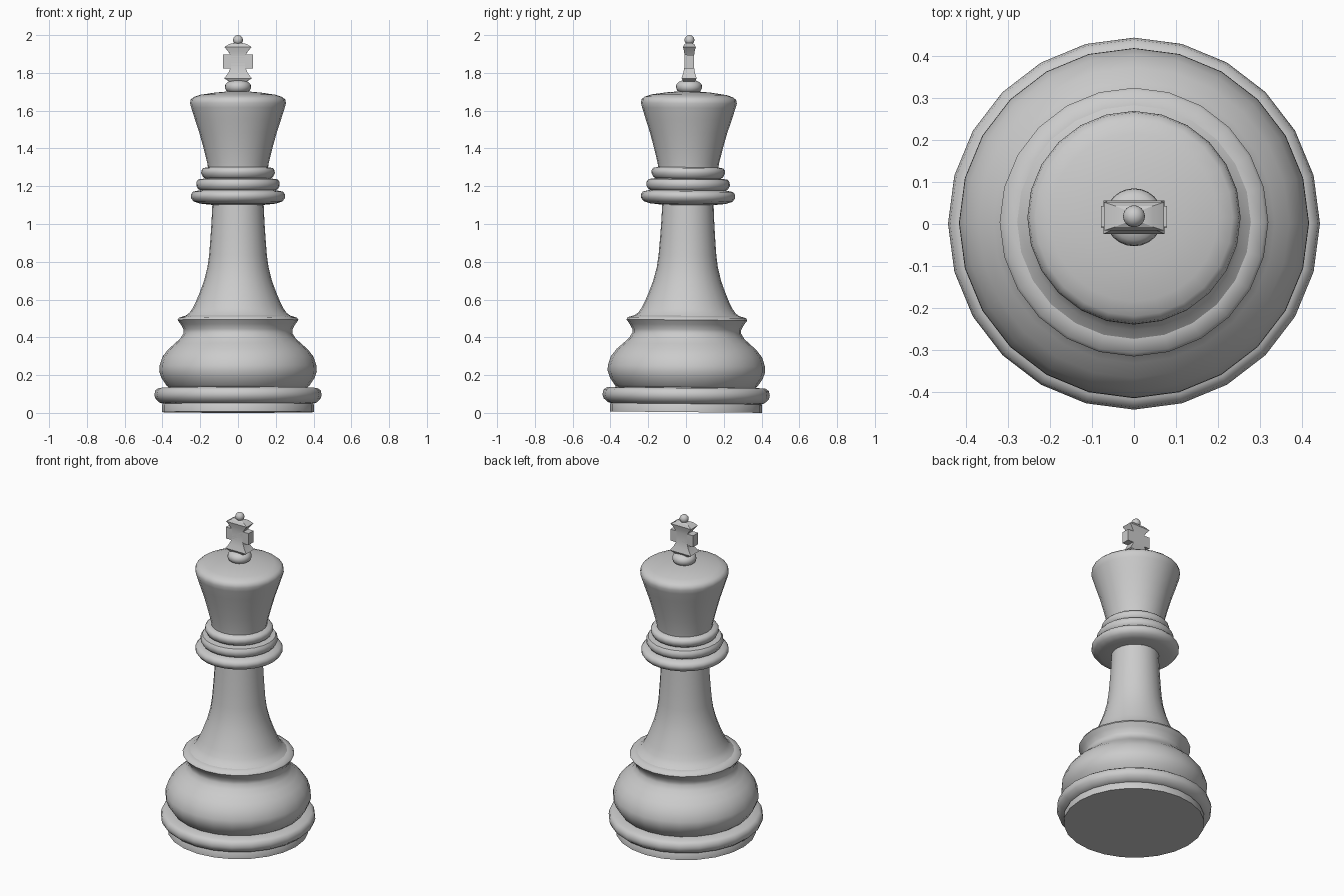
import bpy, bmesh
from math import cos, sin, pi, radians

if "Cube" in bpy.data.objects:
    bpy.data.objects.remove(bpy.data.objects["Cube"], do_unlink=True)

SIDES = 24
LEAN = -0.0093   # the whole piece leans very slightly backwards
LIFT = 0.004


def finish(name, bm, angle):
    bmesh.ops.recalc_face_normals(bm, faces=bm.faces)
    mesh = bpy.data.meshes.new(name)
    bm.to_mesh(mesh)
    bm.free()
    ob = bpy.data.objects.new(name, mesh)
    bpy.context.collection.objects.link(ob)
    ob.rotation_euler.x = LEAN
    ob.location.z = LIFT
    bpy.ops.object.select_all(action='DESELECT')
    ob.select_set(True)
    bpy.context.view_layer.objects.active = ob
    bpy.ops.object.shade_smooth_by_angle(angle=radians(angle))
    return ob


def loft(name, rings, angle):
    """Skin a stack of equal-length point rings and cap both ends."""
    bm = bmesh.new()
    loops = [[bm.verts.new(p) for p in ring] for ring in rings]
    for low, high in zip(loops, loops[1:]):
        for i in range(len(low)):
            j = (i + 1) % len(low)
            bm.faces.new((low[i], low[j], high[j], high[i]))
    bm.faces.new(loops[0][::-1])
    bm.faces.new(loops[-1])
    return finish(name, bm, angle)


def lathe(name, profile, angle=45):
    turns = [2 * pi * i / SIDES for i in range(SIDES)]
    return loft(name, [[(r * cos(t), r * sin(t), z) for t in turns]
                       for r, z in profile], angle)


def tapered_block(name, levels):
    """Rectangular sections given as half width, half depth, height."""
    return loft(name, [[(-w, -d, z), (w, -d, z), (w, d, z), (-w, d, z)]
                       for w, d, z in levels], 25)


# Foot and rounded rim
lathe("foot", [(.402, 0), (.402, .038), (.395, .05)])
lathe("foot_rim", [(.39, .042), (.415, .05), (.437, .07), (.443, .09),
                   (.438, .115), (.42, .128), (.36, .132)])

# Bulging lower body with flange
lathe("lower_body", [(.36, .125), (.378, .14), (.405, .18), (.417, .215),
                     (.416, .245), (.4, .293), (.37, .332), (.335, .363),
                     (.305, .39), (.288, .418), (.288, .438), (.303, .465),
                     (.32, .488), (.313, .5), (.28, .51)])

# Flared stem
lathe("stem", [(.285, .505), (.258, .525), (.24, .55), (.222, .587),
               (.202, .635), (.18, .695), (.162, .765), (.153, .83),
               (.146, .92), (.14, 1.01), (.135, 1.12)])

# Stacked collar rings
lathe("collar_lower", [(.135, 1.097), (.2, 1.104), (.235, 1.115), (.25, 1.135),
                       (.25, 1.152), (.238, 1.167), (.2, 1.175)])
lathe("collar_middle", [(.19, 1.17), (.21, 1.18), (.221, 1.198),
                        (.22, 1.218), (.21, 1.232), (.17, 1.238)])
lathe("collar_upper", [(.17, 1.235), (.185, 1.245), (.195, 1.265),
                       (.194, 1.28), (.185, 1.292), (.15, 1.298)])

# Flaring head with domed top
lathe("head", [(.158, 1.285), (.163, 1.32), (.183, 1.4), (.205, 1.48),
               (.228, 1.55), (.247, 1.61), (.254, 1.635), (.25, 1.655),
               (.235, 1.668), (.2, 1.68), (.12, 1.692), (.05, 1.698)])

# Finial button
lathe("finial_button", [(.045, 1.69), (.063, 1.703), (.069, 1.718),
                        (.067, 1.735), (.055, 1.748), (.035, 1.756)])

# Cross: flared vertical arm, crossbar and top ball
tapered_block("cross_upright", [(.045, .03, 1.75), (.073, .04, 1.767),
                                (.052, .031, 1.795), (.036, .025, 1.83),
                                (.036, .025, 1.885), (.052, .028, 1.91),
                                (.072, .034, 1.933), (.045, .025, 1.949),
                                (.02, .015, 1.954)])
tapered_block("cross_bar", [(.079, .025, 1.82), (.079, .025, 1.892)])

bm = bmesh.new()
bmesh.ops.create_uvsphere(bm, u_segments=SIDES, v_segments=12, radius=.026)
bmesh.ops.translate(bm, verts=bm.verts, vec=(0, 0, 1.97))
finish("top_ball", bm, 60)
